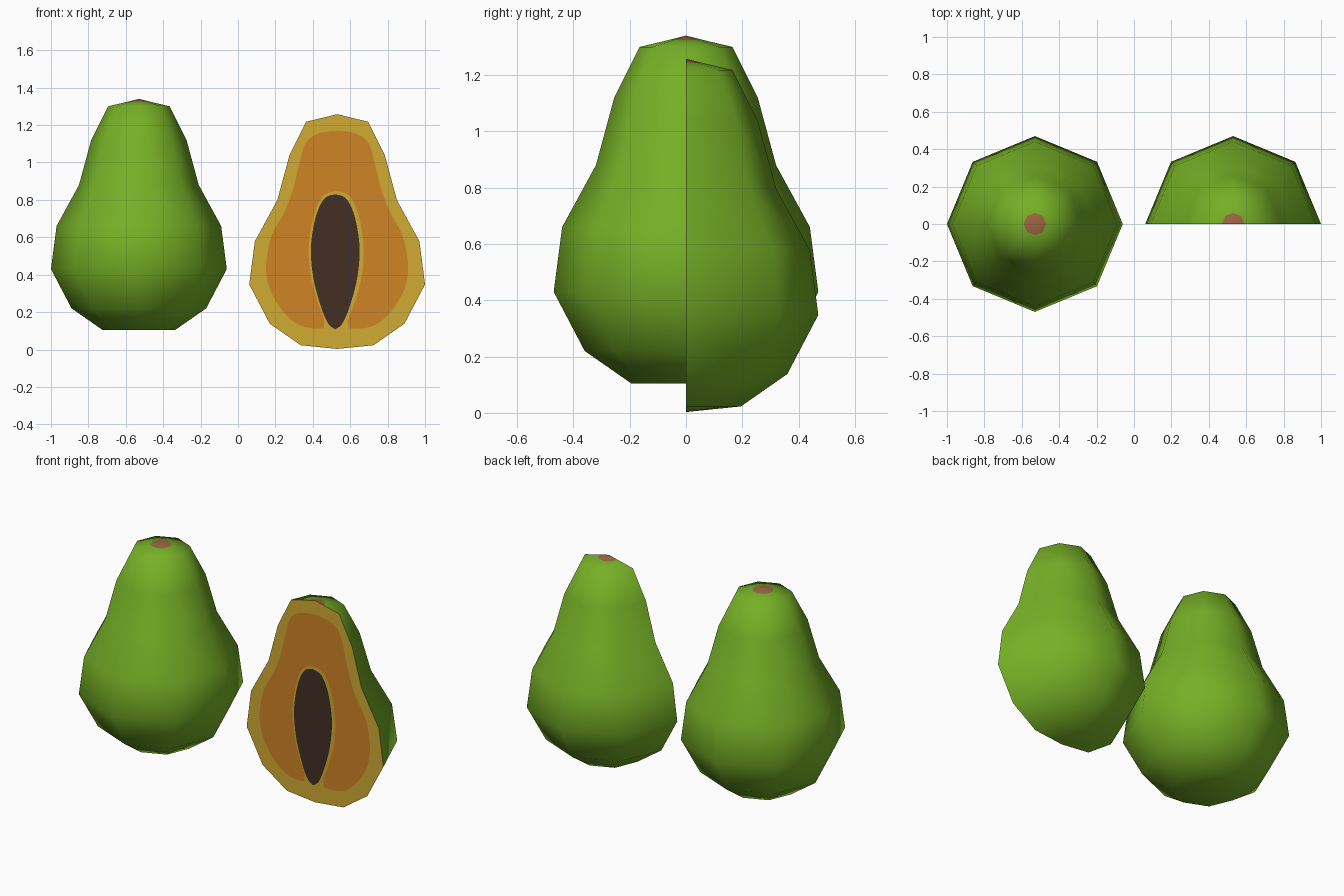
import bpy, bmesh, math
from mathutils import Vector

if "Cube" in bpy.data.objects:
    bpy.data.objects.remove(bpy.data.objects["Cube"])


def material(name, rgb):
    m = bpy.data.materials.new(name)
    lin = [(c / 255 / 12.92) if c < 10 else ((c / 255 + 0.055) / 1.055) ** 2.4 for c in rgb]
    m.diffuse_color = (*lin, 1)
    m.use_nodes = True
    m.node_tree.nodes["Principled BSDF"].inputs["Base Color"].default_value = m.diffuse_color
    return m


GREEN = material("green skin", (118, 176, 38))
BROWN = material("stem brown", (156, 102, 66))
YELLOW = material("yellow rind", (208, 172, 50))
ORANGE = material("orange flesh", (208, 131, 36))
DARK = material("dark seeds", (68, 46, 37))

# Fruit profile (radius, height), from the stem down
BODY = [(0.06, 1.325), (0.165, 1.30), (0.255, 1.12), (0.32, 0.88), (0.44, 0.66),
        (0.47, 0.43), (0.36, 0.22), (0.195, 0.105)]
SIDES = 8
TOP = 1.34
DROP = -0.082


def finish(bm, name, mats, location, smooth):
    bmesh.ops.recalc_face_normals(bm, faces=bm.faces) if smooth else None
    mesh = bpy.data.meshes.new(name)
    bm.to_mesh(mesh)
    bm.free()
    for m in mats:
        mesh.materials.append(m)
    for p in mesh.polygons:
        p.use_smooth = smooth
    ob = bpy.data.objects.new(name, mesh)
    ob.location = location
    bpy.context.collection.objects.link(ob)
    return ob


def skin(name, steps, bottom, location):
    """Revolve the profile through a number of 45 degree steps."""
    bm = bmesh.new()
    closed = steps == SIDES
    count = steps if closed else steps + 1
    rings = []
    for r, z in BODY:
        rings.append([bm.verts.new((r * math.cos(math.tau * i / SIDES),
                                    r * math.sin(math.tau * i / SIDES), z))
                      for i in range(count)])
    tip = bm.verts.new((0, 0, TOP))
    base = bm.verts.new((0, 0, bottom))
    for i in range(steps):
        j = (i + 1) % count
        bm.faces.new((tip, rings[0][i], rings[0][j])).material_index = 1  # stem scar
        for a, b in zip(rings, rings[1:]):
            bm.faces.new((a[i], b[i], b[j], a[j]))
        bm.faces.new((rings[-1][i], base, rings[-1][j]))
    return finish(bm, name, [GREEN, BROWN], location, True)


def rounded(points, n=4):
    """Smooth curve through a half outline."""
    pts = [Vector(p) for p in points]
    pts = [pts[0]] + pts + [pts[-1]]
    out = []
    for a, b, c, d in zip(pts, pts[1:], pts[2:], pts[3:]):
        for k in range(n):
            t = k / n
            out.append(0.5 * (2 * b + (c - a) * t + (2 * a - 5 * b + 4 * c - d) * t * t
                              + (3 * b - a - 3 * c + d) * t ** 3))
    return out + [pts[-1]]


def plate(name, half, mat, y, x=0.53):
    """Flat face on the cut, from a half outline mirrored left to right."""
    full = [(p[0], p[1]) for p in half]
    full += [(-p[0], p[1]) for p in reversed(half) if p[0] > 1e-4]
    bm = bmesh.new()
    face = bm.faces.new([bm.verts.new((px, 0, z)) for px, z in full])
    face.normal_update()
    if face.normal.y > 0:
        face.normal_flip()
    bmesh.ops.triangulate(bm, faces=[face])
    return finish(bm, name, [mat], (x, y, 0), False)


# Whole fruit and half fruit skins
skin("whole_fruit", SIDES, 0.115, (-0.53, 0, 0))
skin("half_fruit_skin", SIDES // 2, 0.085, (0.53, 0, DROP))

# Cut surface: rind, flesh, seed cavity rim, seeds
rind = [(0, TOP + DROP)] + [(r, z + DROP) for r, z in BODY] + [(0, 0.085 + DROP)]
plate("cut_rind", rind, YELLOW, 0)

flesh = [(0, 1.17), (0.10, 1.155), (0.17, 1.10), (0.205, 0.98), (0.235, 0.86),
         (0.28, 0.74), (0.35, 0.61), (0.378, 0.47), (0.375, 0.38), (0.35, 0.30),
         (0.29, 0.205), (0.22, 0.14), (0.15, 0.115), (0.075, 0.113)]
plate("cut_flesh", rounded(flesh) + [Vector((0, 0.113))], ORANGE, -0.002)

rim = [(0, 0.848), (0.065, 0.825), (0.11, 0.75), (0.14, 0.62), (0.147, 0.50),
       (0.132, 0.37), (0.095, 0.24), (0.065, 0.16), (0.07, 0.10)]
plate("seed_cavity_rim", rounded(rim) + [Vector((0, 0.10))], YELLOW, -0.004, 0.525)

seeds = [(0, 0.83), (0.055, 0.81), (0.098, 0.73), (0.124, 0.61), (0.13, 0.50),
         (0.113, 0.36), (0.072, 0.215), (0.035, 0.135), (0, 0.108)]
plate("seeds", rounded(seeds), DARK, -0.006, 0.52)
